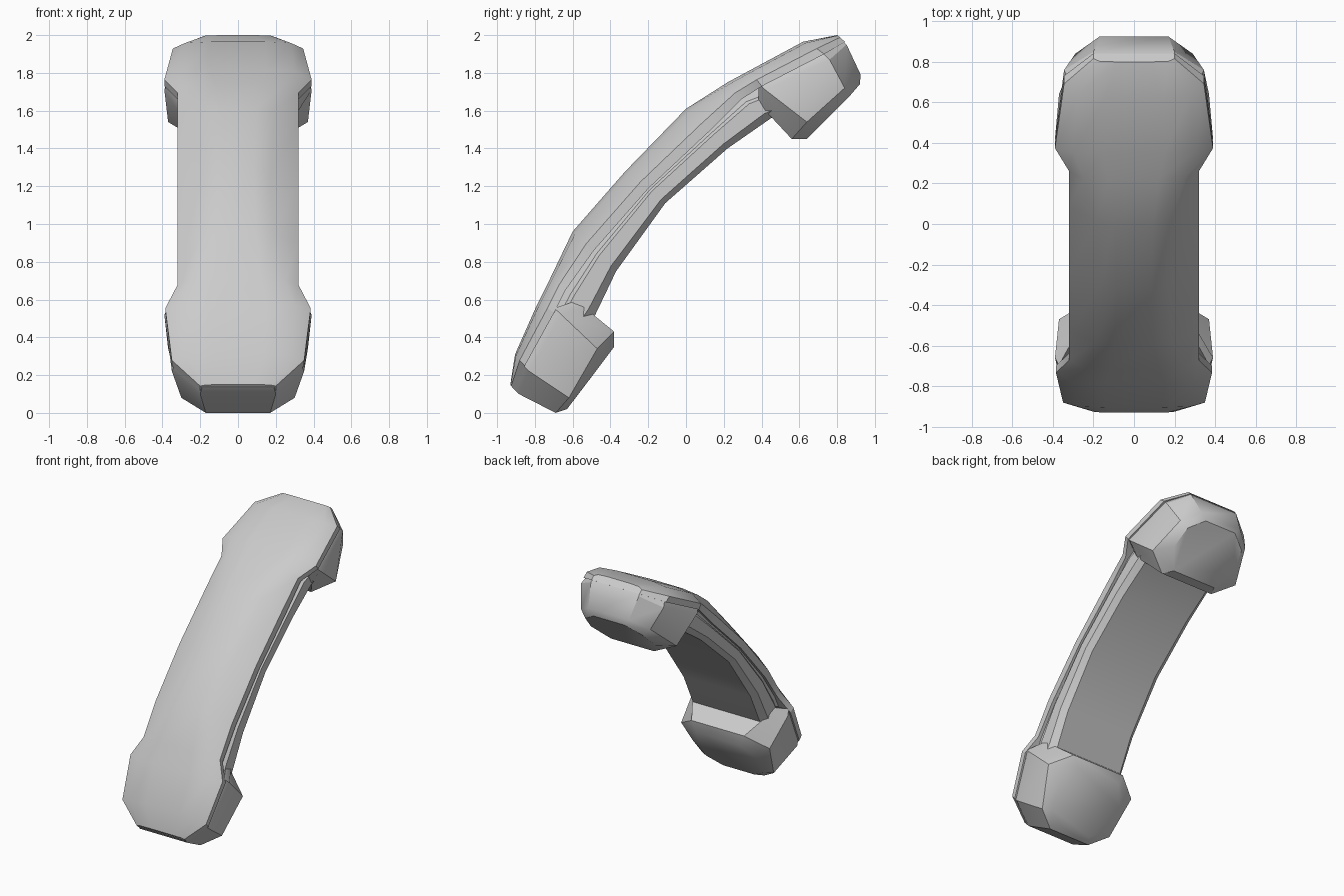
import bpy, bmesh, math

if "Cube" in bpy.data.objects:
    bpy.data.objects.remove(bpy.data.objects["Cube"])

N = (0.72, -0.69)  # direction from the outer shell towards the cup faces (y, z)


def lerp(a, b, t):
    return (a[0] + (b[0] - a[0]) * t, a[1] + (b[1] - a[1]) * t)


def shift(p, d):
    return (p[0] + N[0] * d, p[1] + N[1] * d)


def ring(half):
    """Mirror half-section points (w, y, z) into a closed ring."""
    return [(w, y, z) for w, y, z in half] + [(-w, y, z) for w, y, z in reversed(half)]


def loft(name, halves, angle=32):
    bm = bmesh.new()
    rings = [[bm.verts.new(p) for p in ring(h)] for h in halves]
    n = len(rings[0])
    for a, b in zip(rings, rings[1:]):
        for i in range(n):
            j = (i + 1) % n
            bm.faces.new((a[i], a[j], b[j], b[i]))
    bm.faces.new(rings[0])
    bm.faces.new(rings[-1])
    bmesh.ops.recalc_face_normals(bm, faces=bm.faces)
    me = bpy.data.meshes.new(name)
    bm.to_mesh(me)
    bm.free()
    ob = bpy.data.objects.new(name, me)
    bpy.context.collection.objects.link(ob)
    bpy.ops.object.select_all(action='DESELECT')
    ob.select_set(True)
    bpy.context.view_layer.objects.active = ob
    bpy.ops.object.shade_smooth_by_angle(angle=math.radians(angle))
    return ob


# Outer shell: edge width, plateau width, crown point, rim point
shell = [
    (.20, .17, (-.93, .15), (-.925, .14)),
    (.35, .28, (-.905, .31), (-.875, .27)),
    (.385, .30, (-.79, .57), (-.72, .55)),
    (.32, .25, (-.72, .71), (-.66, .67)),
    (.32, .19, (-.60, .96), (-.51, .88)),
    (.32, .17, (-.32, 1.28), (-.22, 1.21)),
    (.32, .19, (0, 1.61), (.10, 1.51)),
    (.32, .25, (.22, 1.75), (.27, 1.68)),
    (.39, .30, (.35, 1.82), (.38, 1.75)),
    (.345, .28, (.62, 1.965), (.71, 1.92)),
    (.20, .17, (.80, 2.0), (.82, 1.985)),
]
sections = []
for w, wp, o, r in shell:
    sections.append([(wp * .5, *o), (wp, *lerp(o, r, .15)),
                     (w, *lerp(o, r, .8)), (w, *shift(r, .03))])
loft("outer_shell", sections)

# Handle underside: seam point, inner point (ends are buried in the cups)
handle = [
    ((-.76, .45), (-.60, .36)),
    ((-.66, .67), (-.48, .52)),
    ((-.51, .88), (-.37, .75)),
    ((-.22, 1.21), (-.11, 1.11)),
    ((.10, 1.51), (.22, 1.40)),
    ((.27, 1.68), (.45, 1.56)),
    ((.50, 1.76), (.62, 1.64)),
]
profile = [(.29, 0), (.30, .27), (.32, .36), (.32, .8), (.28, 1)]
loft("handle_underside", [[(w, *lerp(s, i, t)) for w, t in profile] for s, i in handle])


# Cups: recessed seam ring, rim, lower edge, bevelled face
def cup(name, rim, edge, face):
    seam = [(w * .95, *shift((y, z), -.05)) for w, y, z in rim]
    loft(name, [seam, rim, edge, face])


cup("mouthpiece_cup",
    [(.20, -.885, .10), (.35, -.83, .22), (.39, -.66, .52), (.32, -.54, .56)],
    [(.17, -.69, 0), (.30, -.62, .08), (.37, -.47, .34), (.22, -.38, .43)],
    [(.13, -.63, .02), (.24, -.585, .08), (.27, -.47, .23), (.18, -.38, .35)])
cup("earpiece_cup",
    [(.20, .85, 1.95), (.345, .76, 1.87), (.39, .42, 1.71), (.32, .42, 1.60)],
    [(.17, .925, 1.79), (.29, .84, 1.72), (.37, .64, 1.54), (.22, .56, 1.45)],
    [(.13, .92, 1.74), (.24, .86, 1.67), (.27, .75, 1.56), (.18, .64, 1.45)])
